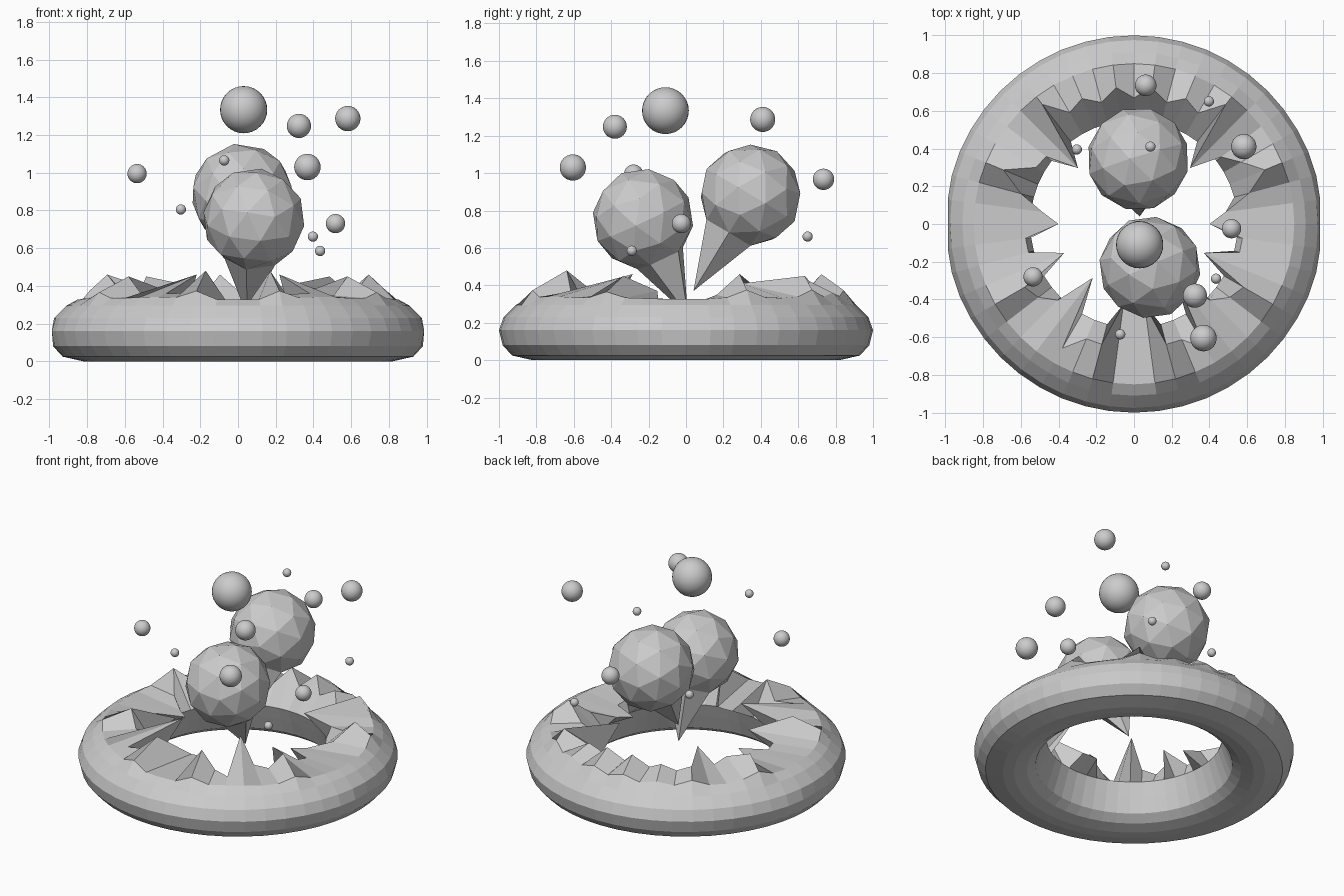
import bpy, bmesh
from math import sin, cos, tau
from mathutils import Vector

cube = bpy.data.objects.get("Cube")
if cube:
    bpy.data.objects.remove(cube)

grey = bpy.data.materials.new("plain grey")
grey.use_nodes = True
COLOUR = (0.6, 0.6, 0.6, 1)
grey.diffuse_color = COLOUR
grey.node_tree.nodes["Principled BSDF"].inputs["Base Color"].default_value = COLOUR


def finish(bm, name, smooth=False):
    """Turn a bmesh into a named grey object."""
    bmesh.ops.recalc_face_normals(bm, faces=bm.faces)
    for face in bm.faces:
        face.smooth = smooth
    mesh = bpy.data.meshes.new(name)
    bm.to_mesh(mesh)
    bm.free()
    mesh.materials.append(grey)
    obj = bpy.data.objects.new(name, mesh)
    bpy.context.collection.objects.link(obj)
    return obj


# Splash ring: a lathed tube whose inner crest breaks into jagged spikes
COLUMNS = 48
SIDE = 0.987  # the ring is cut slightly flat at its left and right
VALLEY = (0.63, 0.32)
RIGHT_SPIKES = {  # column: (radius, height) of the tip, mirrored across x
    0: (0.40, 0.31), 1: (0.49, 0.31), 3: (0.75, 0.46), 6: (0.42, 0.41),
    7: (0.80, 0.45), 9: (0.72, 0.42), 11: (0.73, 0.46), 36: (0.42, 0.31),
    37: (0.43, 0.31), 38: (0.66, 0.48), 40: (0.76, 0.36), 41: (0.36, 0.46),
    44: (0.67, 0.45), 45: (0.40, 0.37),
}
SPIKES = {20: (0.60, 0.40)}
for column, point in RIGHT_SPIKES.items():
    SPIKES[column] = SPIKES[(COLUMNS // 2 - column) % COLUMNS] = point
TUBE = [(0.55, 0.25), (0.58, 0.16), (0.615, 0.06), (0.67, 0.02), (0.75, 0),
        (0.82, 0), (0.93, 0.025), (0.98, 0.08), (1.0, 0.16), (0.975, 0.23), (0.91, 0.295)]


def crest(i):
    """Tip, or a valley drawn toward the spikes beside it."""
    if i in SPIKES:
        return Vector(SPIKES[i])
    point = Vector(VALLEY)
    for side in (-1, 1):
        tip = SPIKES.get((i + side) % COLUMNS)
        if tip:
            point = point.lerp(Vector(tip), 0.22)
    return point


bm = bmesh.new()
columns = []
for i in range(COLUMNS):
    tip = crest(i)
    # Outer spikes lift the shoulder behind them more than inner ones
    shoulder = (0.85, 0.33 + 0.7 * (tip.x - 0.25) * (tip.y - 0.33))
    a = tau * i / COLUMNS
    columns.append([bm.verts.new((max(-SIDE, min(SIDE, r * cos(a))), r * sin(a), z))
                    for r, z in TUBE + [shoulder, tuple(tip)]])
for i, here in enumerate(columns):
    there = columns[(i + 1) % COLUMNS]
    for j in range(len(here)):
        k = (j + 1) % len(here)
        bm.faces.new((here[j], there[j], there[k], here[k]))
finish(bm, "splash_ring")


# Large faceted drops, each with one vertex drawn down to a tail
def tailed_drop(name, centre, radius, tail):
    centre, tail = Vector(centre), Vector(tail)
    bm = bmesh.new()
    bmesh.ops.create_icosphere(bm, subdivisions=2, radius=radius)
    turn = (tail - centre).to_track_quat('Z', 'Y')
    for v in bm.verts:
        v.co = centre + turn @ v.co
    min(bm.verts, key=lambda v: (v.co - tail).length).co = tail
    finish(bm, name)


tailed_drop("front_drop", (0.084, -0.23, 0.754), 0.272, (0.05, 0.01, 0.24))
tailed_drop("back_drop", (0.022, 0.345, 0.882), 0.274, (0.03, 0.04, 0.37))

# Small smooth droplets: x, y, z, radius
DROPLETS = [
    (0.03, -0.11, 1.334, 0.125), (0.323, -0.38, 1.248, 0.064),
    (0.582, 0.41, 1.287, 0.067), (0.368, -0.605, 1.03, 0.07),
    (-0.535, -0.28, 0.995, 0.051), (0.517, -0.025, 0.73, 0.051),
    (0.062, 0.735, 0.967, 0.057), (-0.073, -0.585, 1.065, 0.027),
    (0.087, 0.41, 1.28, 0.027), (0.435, -0.29, 0.585, 0.027),
    (0.397, 0.65, 0.661, 0.027), (-0.303, 0.395, 0.805, 0.027),
]
for n, (x, y, z, radius) in enumerate(DROPLETS, 1):
    bm = bmesh.new()
    bmesh.ops.create_uvsphere(bm, u_segments=32, v_segments=16, radius=radius)
    bmesh.ops.translate(bm, verts=bm.verts, vec=(x, y, z))
    finish(bm, f"droplet_{n}", smooth=True)
